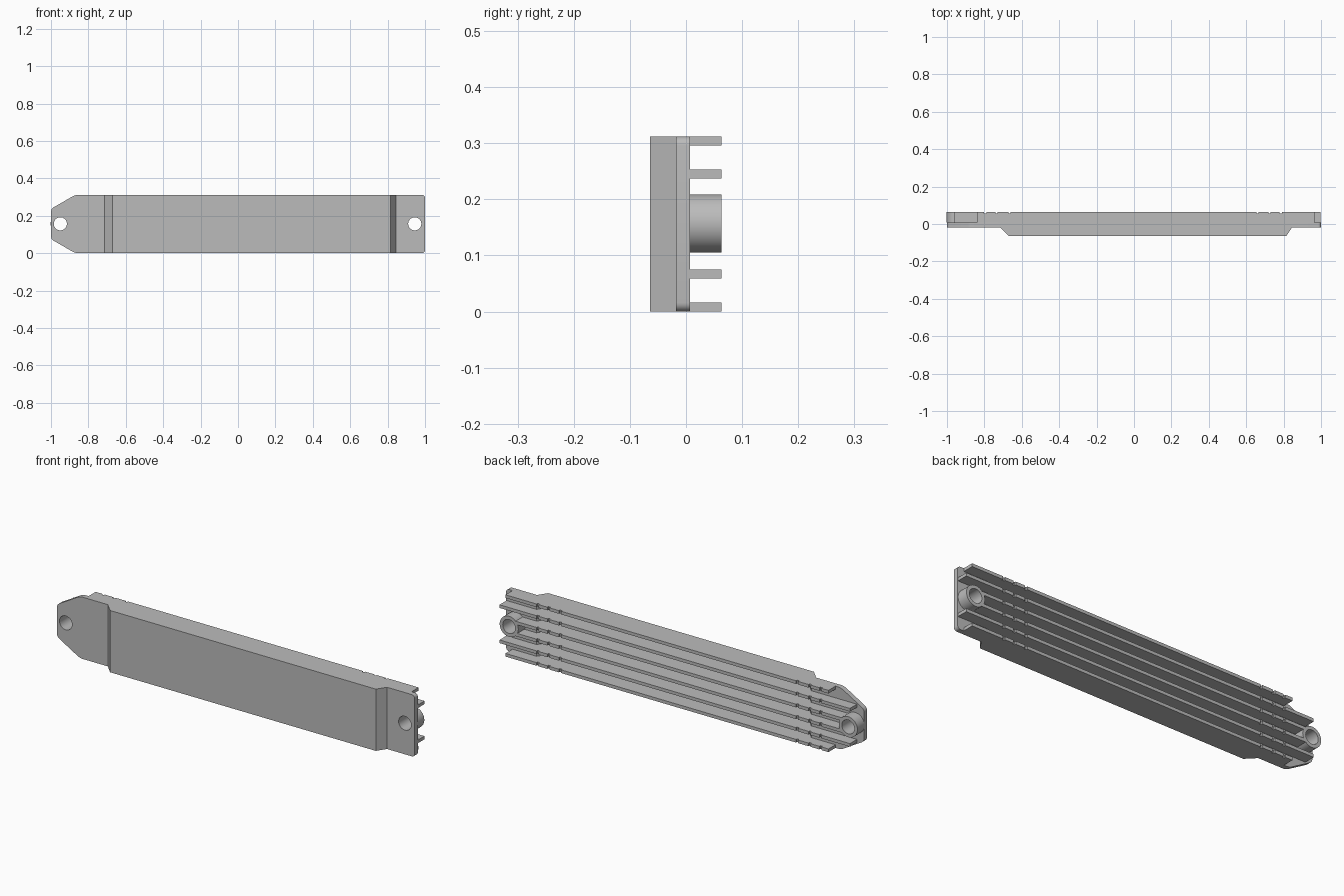
import bpy, bmesh, math
from mathutils import Vector

cube = bpy.data.objects.get("Cube")
if cube:
    bpy.data.objects.remove(cube, do_unlink=True)

HEIGHT = 0.312
BACK = 0.063          # fin and boss tips
FLOOR = 0.007         # back of the end tabs
TAB = -0.018          # front of the end tabs
FACE = -0.064         # front of the raised cover
MID = 0.157
BOSSES = (-0.95, 0.945)

metal = bpy.data.materials.new("grey metal")
metal.use_nodes = True
grey = (0.5, 0.5, 0.5, 1)
metal.diffuse_color = grey
metal.node_tree.nodes["Principled BSDF"].inputs["Base Color"].default_value = grey


def finish(name, bm):
    bmesh.ops.recalc_face_normals(bm, faces=bm.faces)
    mesh = bpy.data.meshes.new(name)
    bm.to_mesh(mesh)
    bm.free()
    mesh.materials.append(metal)
    obj = bpy.data.objects.new(name, mesh)
    bpy.context.collection.objects.link(obj)
    return obj


def prism(name, points, direction, bevel=0):
    """Extrude a closed outline, optionally rounding its corners."""
    bm = bmesh.new()
    face = bm.faces.new([bm.verts.new(p) for p in points])
    grown = bmesh.ops.extrude_face_region(bm, geom=[face])["geom"]
    moved = [v for v in grown if isinstance(v, bmesh.types.BMVert)]
    bmesh.ops.translate(bm, verts=moved, vec=direction)
    if bevel:
        axis = Vector(direction).normalized()
        edges = [e for e in bm.edges
                 if abs((e.verts[0].co - e.verts[1].co).normalized().dot(axis)) > 0.99]
        bmesh.ops.bevel(bm, geom=edges, offset=bevel, segments=6, profile=0.5,
                        affect='EDGES')
    return finish(name, bm)


def circle(x, y, radius, steps=48):
    return [(x + radius * math.cos(math.tau * i / steps), y,
             MID + radius * math.sin(math.tau * i / steps)) for i in range(steps)]


def cut(obj, tool, operation):
    mod = obj.modifiers.new("cut", 'BOOLEAN')
    mod.operation = operation
    mod.solver = 'EXACT'
    mod.object = tool
    bpy.context.view_layer.objects.active = obj
    bpy.ops.object.modifier_apply(modifier=mod.name)
    bpy.data.objects.remove(tool, do_unlink=True)


def smooth(obj):
    bpy.ops.object.select_all(action='DESELECT')
    obj.select_set(True)
    bpy.context.view_layer.objects.active = obj
    bpy.ops.object.shade_smooth_by_angle(angle=math.radians(30))


# Folded cover: stepped sheet trimmed to the tab outline
inner = [(-0.705, FLOOR), (-0.66, -0.039), (0.80, -0.039), (0.83, FLOOR)]
outer = [(1.1, TAB), (0.845, TAB), (0.815, FACE), (-0.67, FACE), (-0.715, TAB), (-1.1, TAB)]
section = [(-1.1, FLOOR)] + inner + [(1.1, FLOOR)] + outer
cover = prism("cover", [(x, y, 0) for x, y in section], (0, 0, HEIGHT))
outline = [(-1, 0.075), (-0.87, 0), (1, 0), (1, HEIGHT), (-0.87, HEIGHT), (-1, HEIGHT - 0.075)]
trim = prism("trim", [(x, -0.2, z) for x, z in outline], (0, 0.4, 0), bevel=0.016)
cut(cover, trim, 'INTERSECT')
for x in BOSSES:
    cut(cover, prism("hole_cutter", circle(x, -0.2, 0.035), (0, 0.4, 0)), 'DIFFERENCE')
smooth(cover)

# Hollow screw bosses on the back
for side, x in zip(("right", "left"), BOSSES):
    boss = prism(side + "_boss", circle(x, FLOOR, 0.052), (0, BACK - FLOOR, 0))
    cut(boss, prism("hole_cutter", circle(x, -0.2, 0.035), (0, 0.4, 0)), 'DIFFERENCE')
    smooth(boss)

# Cooling fins with small notches near both ends
notches = (0.785, 0.725, 0.66, -0.665, -0.735, -0.795)
spans = [(-0.84, 0.965), (-0.96, 0.998), (BOSSES[0] + 0.033, BOSSES[1] - 0.033)]
thick = 0.016
pitch = (HEIGHT - thick) / 5
for i in range(6):
    start, end = spans[min(i, 5 - i)]
    edge = [(end, BACK)]
    for x in notches:
        edge += [(x + 0.006, BACK), (x + 0.006, BACK - 0.008),
                 (x - 0.006, BACK - 0.008), (x - 0.006, BACK)]
    edge.append((start, BACK))
    shape = [(start, FLOOR)] + inner + [(end, FLOOR)] + edge
    prism(f"fin_{i + 1}", [(x, y, i * pitch) for x, y in shape], (0, 0, thick))
